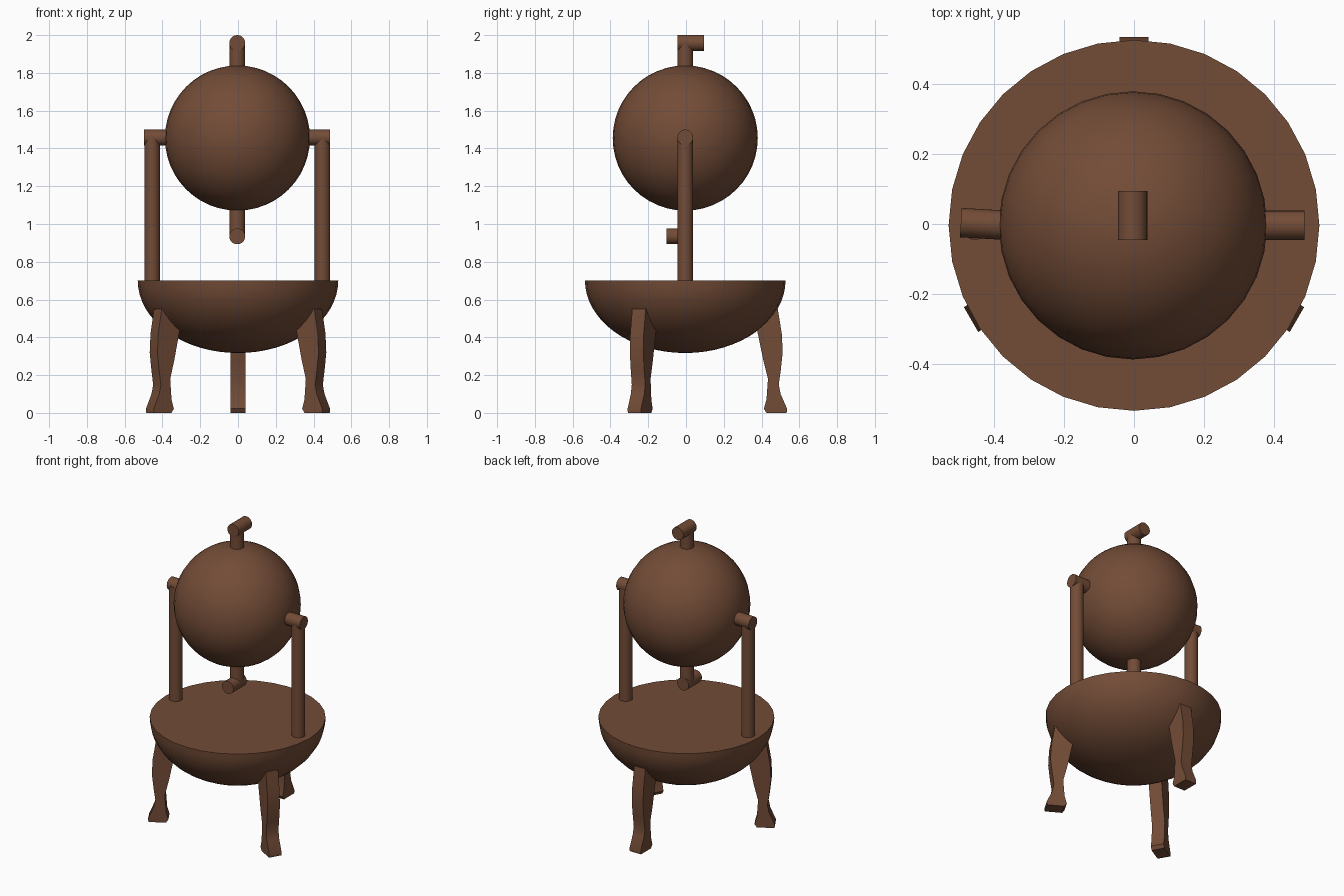
import bpy, bmesh, math
from mathutils import Vector, Matrix

if "Cube" in bpy.data.objects:
    bpy.data.objects.remove(bpy.data.objects["Cube"])

brown = bpy.data.materials.new("bronze brown")
brown.diffuse_color = (0.171, 0.072, 0.038, 1)
brown.use_nodes = True
brown.node_tree.nodes["Principled BSDF"].inputs["Base Color"].default_value = brown.diffuse_color
CY = -0.004  # centre of the round parts in y


def finish(name, bm, smooth=True):
    bmesh.ops.recalc_face_normals(bm, faces=bm.faces)
    me = bpy.data.meshes.new(name)
    bm.to_mesh(me)
    bm.free()
    ob = bpy.data.objects.new(name, me)
    bpy.context.collection.objects.link(ob)
    me.materials.append(brown)
    if smooth:
        bpy.ops.object.select_all(action='DESELECT')
        ob.select_set(True)
        bpy.context.view_layer.objects.active = ob
        bpy.ops.object.shade_smooth_by_angle(angle=math.radians(35))
    return ob


def pipe(name, a, b, r):
    a, b = Vector(a), Vector(b)
    d = b - a
    m = Matrix.Translation((a + b) / 2) @ d.to_track_quat('Z', 'Y').to_matrix().to_4x4()
    bm = bmesh.new()
    bmesh.ops.create_cone(bm, cap_ends=True, segments=32, radius1=r, radius2=r,
                          depth=d.length, matrix=m)
    return finish(name, bm)


# bowl: lower half of a flattened sphere closed by a flat lid
bm = bmesh.new()
bmesh.ops.create_uvsphere(bm, u_segments=32, v_segments=32, radius=1)
bmesh.ops.bisect_plane(bm, geom=bm.verts[:] + bm.edges[:] + bm.faces[:], dist=1e-4,
                       plane_co=(0, 0, 0), plane_no=(0, 0, 1), clear_outer=True)
bmesh.ops.holes_fill(bm, edges=[e for e in bm.edges if e.is_boundary], sides=0)
bmesh.ops.scale(bm, vec=(0.531, 0.531, 0.385), verts=bm.verts)
bmesh.ops.translate(bm, vec=(0, CY, 0.702), verts=bm.verts)
finish("bowl", bm)

# spinning ball
bm = bmesh.new()
bmesh.ops.create_uvsphere(bm, u_segments=32, v_segments=24, radius=0.384)
bmesh.ops.translate(bm, vec=(-0.003, CY, 1.455), verts=bm.verts)
finish("ball", bm)

# steam pillars and the arms that hold the ball
for side, x, skew in (("left", -0.455, 0.008), ("right", 0.447, 0.0)):
    s = 1 if x > 0 else -1
    pipe(side + "_pillar", (x, CY, 0.69), (x, CY, 1.46), 0.041)
    pipe(side + "_arm", (s * 0.36, CY, 1.458), (x + s * 0.041, CY + skew, 1.458), 0.042)

# bent nozzles above and below the ball
for name, z0, z1, s in (("top", 1.80, 1.958, 1), ("bottom", 1.11, 0.935, -1)):
    pipe(name + "_stem", (-0.004, CY, z0), (-0.004, CY, z1), 0.042)
    pipe(name + "_nozzle", (-0.004, CY - s * 0.042, z1), (-0.004, CY + s * 0.098, z1), 0.042)

# three curved legs: radial profile (r, z) extruded sideways
profile = [(0.43, 0), (0.537, 0), (0.539, 0.022), (0.505, 0.10), (0.495, 0.15),
           (0.505, 0.22), (0.516, 0.32), (0.511, 0.42), (0.490, 0.55), (0.44, 0.55),
           (0.38, 0.44), (0.413, 0.28), (0.438, 0.18), (0.430, 0.07), (0.416, 0.022)]
for name, deg in (("back_leg", 90), ("left_leg", 210), ("right_leg", 330)):
    bm = bmesh.new()
    f = bm.faces.new([bm.verts.new((r, -0.041, z)) for r, z in profile])
    ext = bmesh.ops.extrude_face_region(bm, geom=[f])
    bmesh.ops.translate(bm, vec=(0, 0.082, 0),
                        verts=[v for v in ext["geom"] if isinstance(v, bmesh.types.BMVert)])
    bmesh.ops.transform(bm, verts=bm.verts, matrix=Matrix.Translation((0, CY, 0))
                        @ Matrix.Rotation(math.radians(deg), 4, 'Z'))
    finish(name, bm)
